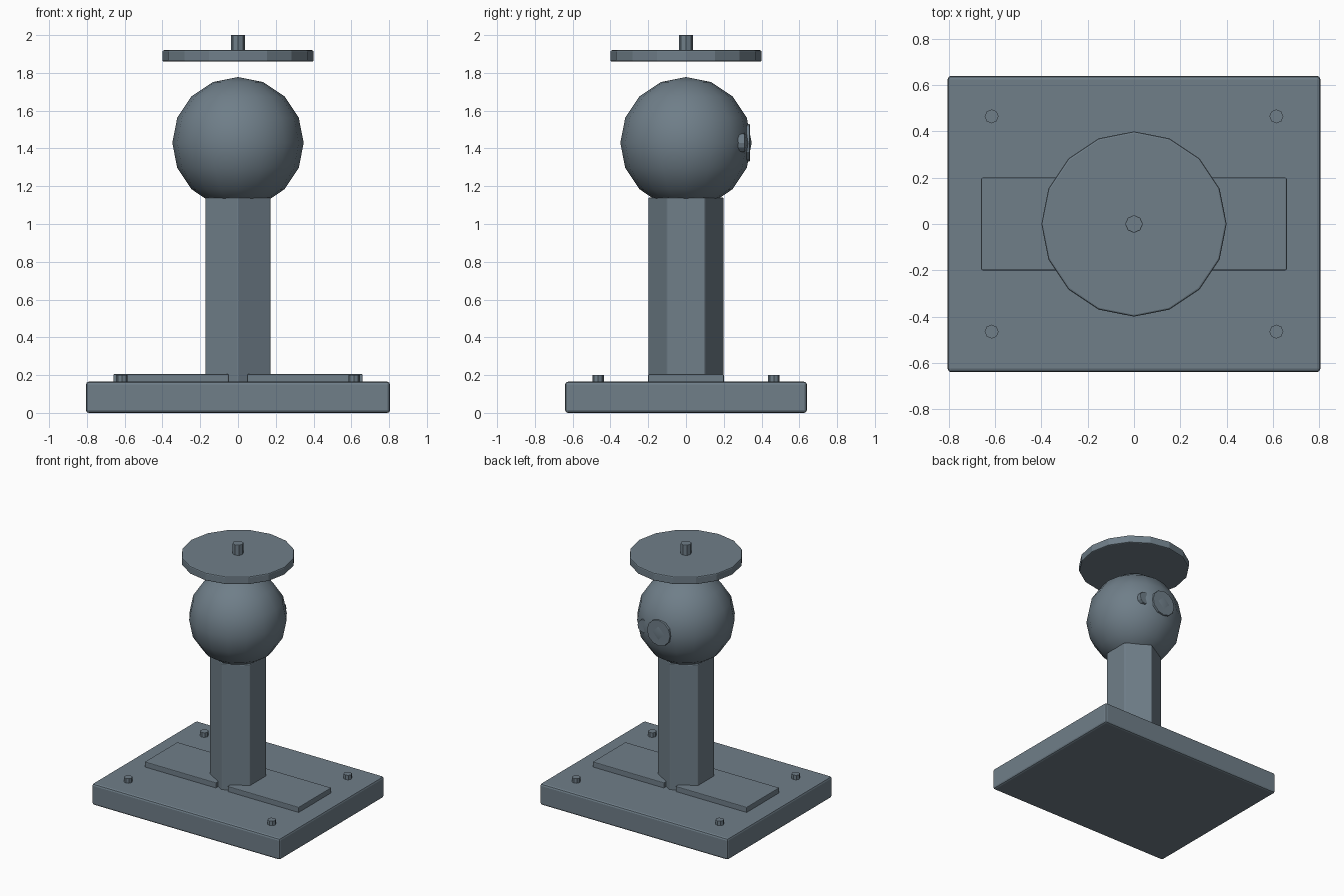
import bpy, math
from mathutils import Matrix

if "Cube" in bpy.data.objects:
    bpy.data.objects.remove(bpy.data.objects["Cube"])

steel = bpy.data.materials.new("slate_grey")
steel.diffuse_color = (0.16, 0.21, 0.25, 1)
steel.use_nodes = True
steel.node_tree.nodes["Principled BSDF"].inputs["Base Color"].default_value = steel.diffuse_color


def finish(name, bevel=0.0):
    ob = bpy.context.object
    ob.name = name
    ob.data.materials.append(steel)
    if bevel:
        mod = ob.modifiers.new("edge_bevel", 'BEVEL')
        mod.width = bevel
        mod.segments = 2
        mod.limit_method = 'ANGLE'
        mod.angle_limit = math.radians(50)
    return ob


def box(name, x0, x1, y0, y1, z0, z1, bevel):
    bpy.ops.mesh.primitive_cube_add(size=1)
    ob = finish(name, bevel)
    ob.data.transform(Matrix.Diagonal((x1 - x0, y1 - y0, z1 - z0, 1)))
    ob.location = ((x0 + x1) / 2, (y0 + y1) / 2, (z0 + z1) / 2)


def rod(name, sides, r, x, y, z0, z1, bevel=0.0):
    bpy.ops.mesh.primitive_cylinder_add(vertices=sides, radius=r, depth=z1 - z0,
                                        location=(x, y, (z0 + z1) / 2))
    return finish(name, bevel)


def knob(name, r, x, y0, y1):
    # Knob lying along the y axis at ball height
    bpy.ops.mesh.primitive_cylinder_add(vertices=12, radius=r, depth=y1 - y0,
                                        location=(x, (y0 + y1) / 2, 1.43),
                                        rotation=(math.pi / 2, 0, 0))
    finish(name, 0.004)


# Base slab with two raised pads
box("base", -0.805, 0.805, -0.64, 0.64, 0, 0.165, 0.015)
box("left_pad", -0.66, -0.05, -0.2, 0.2, 0.155, 0.205, 0.005)
box("right_pad", 0.05, 0.66, -0.2, 0.2, 0.155, 0.205, 0.005)

# Corner bolts
for sx in (-1, 1):
    for sy in (-1, 1):
        rod("corner_bolt", 8, 0.03, sx * 0.615, sy * 0.465, 0.155, 0.2)

# Hexagonal column
rod("column", 6, 0.2, 0, 0, 0.15, 1.14, 0.006)

# Ball and its two sunken knobs
bpy.ops.mesh.primitive_uv_sphere_add(segments=16, ring_count=8, radius=0.348,
                                     location=(0, 0, 1.43))
finish("ball")
bpy.ops.object.shade_smooth()
knob("main_knob", 0.1, 0, 0.2, 0.338)
knob("small_knob", 0.05, 0.15, 0.18, 0.31)

# Floating top plate with centre pin
rod("top_plate", 16, 0.4, 0, 0, 1.86, 1.92, 0.008)
rod("centre_pin", 8, 0.038, 0, 0, 1.91, 2.0, 0.003)
